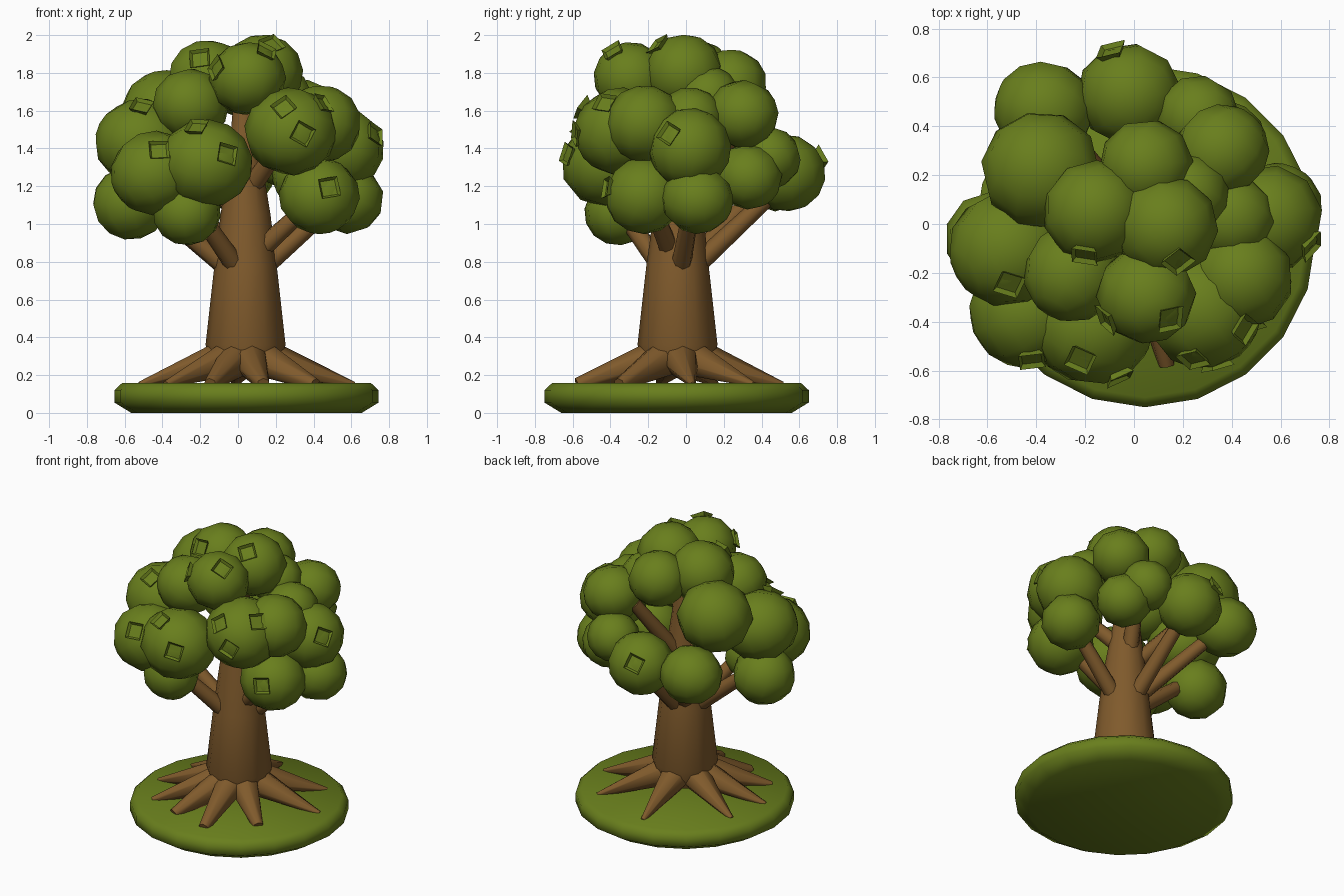
import bpy, bmesh, math, random
from mathutils import Vector, Matrix

random.seed(4)
cube = bpy.data.objects.get("Cube")
if cube:
    bpy.data.objects.remove(cube, do_unlink=True)


def material(name, colour):
    mat = bpy.data.materials.new(name)
    mat.use_nodes = True
    mat.diffuse_color = (*colour, 1)
    mat.node_tree.nodes["Principled BSDF"].inputs["Base Color"].default_value = (*colour, 1)
    return mat


green = material("leaf green", (0.14, 0.21, 0.012))
brown = material("bark brown", (0.215, 0.103, 0.025))


def finish(name, bm, mat, angle):
    """Turn a bmesh into a named object, smooth below the angle."""
    bmesh.ops.recalc_face_normals(bm, faces=bm.faces)
    mesh = bpy.data.meshes.new(name)
    bm.to_mesh(mesh)
    bm.free()
    mesh.materials.append(mat)
    obj = bpy.data.objects.new(name, mesh)
    bpy.context.collection.objects.link(obj)
    bpy.ops.object.select_all(action="DESELECT")
    obj.select_set(True)
    bpy.context.view_layer.objects.active = obj
    bpy.ops.object.shade_smooth_by_angle(angle=math.radians(angle))


def lathe(name, rings, sides, mat, angle):
    """Stack of circles given as (x, y, z, radius), capped at both ends."""
    bm = bmesh.new()
    loops = []
    for x, y, z, r in rings:
        loops.append([bm.verts.new((x + r * math.cos(k * math.tau / sides),
                                    y + r * math.sin(k * math.tau / sides), z))
                      for k in range(sides)])
    for a, b in zip(loops, loops[1:]):
        for k in range(sides):
            n = (k + 1) % sides
            bm.faces.new((a[k], a[n], b[n], b[k]))
    bm.faces.new(loops[0])
    bm.faces.new(loops[-1])
    finish(name, bm, mat, angle)


def limb(name, start, end, r1, r2, sides):
    """Tapered limb between two points."""
    start, end = Vector(start), Vector(end)
    axis = end - start
    place = Matrix.Translation((start + end) / 2) @ axis.to_track_quat("Z", "Y").to_matrix().to_4x4()
    bm = bmesh.new()
    bmesh.ops.create_cone(bm, cap_ends=True, segments=sides, radius1=r1, radius2=r2,
                          depth=axis.length, matrix=place)
    finish(name, bm, brown, 62)


# Grass disc
cx, cy = 0.045, -0.05
lathe("grass_base", [(cx, cy, z, r) for z, r in
                     ((0, 0.61), (0.055, 0.7), (0.12, 0.7), (0.157, 0.66))], 20, green, 60)

# Trunk
lathe("trunk", [(0.04, -0.045, 0.22, 0.16), (0.04, -0.045, 0.36, 0.212), (0.04, -0.045, 0.78, 0.165),
                (0.04, -0.04, 1.05, 0.132), (0.035, -0.03, 1.4, 0.08), (0.03, -0.02, 1.7, 0.05)],
      12, brown, 50)

# Roots spread around the trunk foot: angle, reach, tip radius
for deg, reach, tip in ((-80, 0.54, 0.035), (-40, 0.48, 0.035), (8, 0.58, 0.015), (45, 0.57, 0.015),
                        (96, 0.56, 0.015), (158, 0.55, 0.015), (190, 0.57, 0.015), (-139, 0.56, 0.02),
                        (-112, 0.5, 0.035)):
    a = math.radians(deg)
    out = Vector((math.cos(a), math.sin(a), 0))
    foot = Vector((0.04, -0.045, 0))
    limb("root", foot + out * 0.11 + Vector((0, 0, 0.29)),
         foot + out * reach + Vector((0, 0, 0.15)), 0.1, tip, 7)

# Branches reaching into the crown
for start, end in (
        ((0.0, -0.12, 0.76), (-0.25, -0.38, 1.12)),
        ((-0.02, -0.04, 0.74), (-0.52, -0.06, 1.15)),
        ((0.12, -0.03, 0.76), (0.56, 0.04, 1.15)),
        ((0.07, -0.07, 0.82), (0.43, -0.2, 1.15)),
        ((0.04, 0.03, 0.76), (0.0, 0.5, 1.2)),
        ((0.0, 0.02, 0.8), (-0.35, 0.46, 1.25)),
        ((0.03, 0.0, 1.02), (-0.36, 0.2, 1.5)),
        ((0.04, 0.0, 1.1), (0.2, 0.3, 1.55)),
        ((0.04, -0.03, 1.15), (0.28, -0.3, 1.5))):
    limb("branch", start, end, 0.055, 0.042, 8)

# Leaf clumps: x, y, z, radius
clumps = (
    (0.13, -0.01, 1.8, 0.2), (-0.16, 0.05, 1.77, 0.2), (0.05, -0.29, 1.77, 0.19),
    (-0.25, -0.2, 1.63, 0.19), (0.05, 0.24, 1.74, 0.18), (-0.38, 0.22, 1.58, 0.23),
    (-0.02, 0.53, 1.27, 0.2), (-0.37, 0.47, 1.26, 0.19), (-0.51, -0.1, 1.43, 0.23),
    (-0.57, -0.06, 1.11, 0.19), (-0.44, -0.36, 1.27, 0.22), (-0.17, -0.42, 1.32, 0.23),
    (-0.27, -0.36, 1.06, 0.17), (0.28, -0.35, 1.49, 0.23), (0.44, -0.22, 1.53, 0.2),
    (0.55, 0.02, 1.4, 0.21), (0.58, 0.06, 1.13, 0.18), (0.43, -0.22, 1.15, 0.2),
    (0.36, 0.33, 1.25, 0.17), (0.36, 0.3, 1.58, 0.18), (0.4, 0.02, 1.55, 0.17),
    (0.22, 0.12, 1.67, 0.16), (0.26, 0.44, 1.35, 0.16))
for x, y, z, r in clumps:
    bm = bmesh.new()
    bmesh.ops.create_uvsphere(bm, u_segments=10, v_segments=7, radius=r)
    spin = Matrix.Rotation(random.uniform(0, math.tau), 4, "Z") @ \
        Matrix.Rotation(random.uniform(0, 1.5), 4, "X")
    shape = Matrix.Diagonal((1.08, 1.06, 1.02, 1))
    bmesh.ops.transform(bm, matrix=Matrix.Translation((x, y, z)) @ shape @ spin, verts=bm.verts)
    finish("leaf_clump", bm, green, 60)

# Leaf tufts: clump index and outward direction
for index, way in (
        (0, (0.25, -0.7, 0.75)), (2, (0.5, -0.5, 0.75)), (2, (-0.9, -0.55, 0.3)),
        (1, (-0.2, -0.85, 0.5)), (8, (0.0, -0.6, 0.8)), (10, (0.1, -0.9, 0.55)),
        (11, (-0.2, -0.55, 0.8)), (11, (0.45, -0.85, 0.2)), (13, (-0.15, -0.8, 0.5)),
        (13, (0.25, -0.97, -0.05)), (13, (0.75, -0.35, 0.65)), (15, (0.8, -0.5, 0.35)),
        (17, (0.25, -0.95, 0.2)), (6, (-0.35, 0.85, 0.4))):
    x, y, z, r = clumps[index]
    out = Vector(way).normalized()
    place = Matrix.Translation(Vector((x, y, z)) + out * r) @ \
        out.to_track_quat("Z", "Y").to_matrix().to_4x4() @ \
        Matrix.Rotation(random.uniform(0, 1.5), 4, "Z")
    bm = bmesh.new()
    bmesh.ops.create_cone(bm, cap_ends=True, segments=4, radius1=0.045, radius2=0.075, depth=0.04)
    bm.normal_update()
    top = [f for f in bm.faces if f.normal.z > 0.9]
    bmesh.ops.inset_region(bm, faces=top, thickness=0.018, depth=-0.018)
    bmesh.ops.transform(bm, matrix=place, verts=bm.verts)
    finish("leaf_tuft", bm, green, 50)
